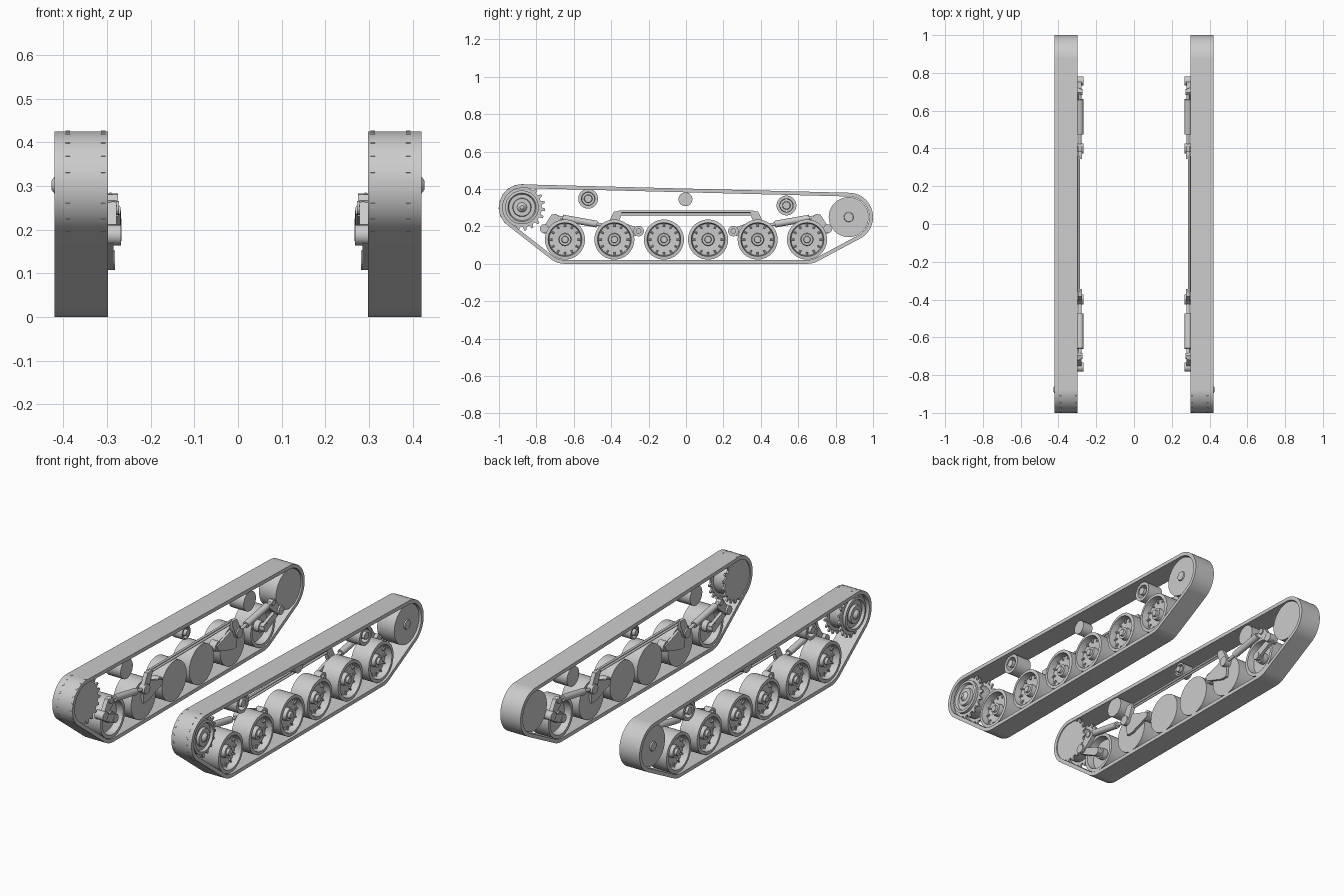
import bpy, bmesh
from math import sin, cos, pi
from mathutils import Vector, Matrix

cube = bpy.data.objects.get("Cube")
if cube:
    bpy.data.objects.remove(cube, do_unlink=True)

steel = bpy.data.materials.new("grey_steel")
steel.use_nodes = True
grey = (0.6, 0.6, 0.6, 1)
steel.diffuse_color = grey
steel.node_tree.nodes["Principled BSDF"].inputs["Base Color"].default_value = grey


def finish(bm, name, both_ends=False):
    """Turn the bmesh into an object mirrored to the other track."""
    bmesh.ops.remove_doubles(bm, verts=bm.verts, dist=0.00005)
    bmesh.ops.recalc_face_normals(bm, faces=bm.faces)
    mesh = bpy.data.meshes.new(name)
    bm.to_mesh(mesh)
    bm.free()
    mesh.materials.append(steel)
    ob = bpy.data.objects.new(name, mesh)
    bpy.context.collection.objects.link(ob)
    bpy.ops.object.select_all(action='DESELECT')
    ob.select_set(True)
    bpy.context.view_layer.objects.active = ob
    bpy.ops.object.shade_smooth_by_angle(angle=0.6)
    mirror = ob.modifiers.new("Mirror", 'MIRROR')
    mirror.use_axis = (True, both_ends, False)
    mirror.use_mirror_merge = False
    return ob


def add_lathe(bm, profile, y, z, steps=40):
    """Spin (x, radius) points about an axle along x."""
    verts = [bm.verts.new((x, y, z + r)) for x, r in profile]
    edges = [bm.edges.new(pair) for pair in zip(verts, verts[1:])]
    bmesh.ops.spin(bm, geom=verts + edges, cent=(0, y, z), axis=(1, 0, 0),
                   angle=2 * pi, steps=steps)


def add_prism(bm, points, x0, x1):
    """Extrude a (y, z) outline from x0 to x1."""
    face = bm.faces.new([bm.verts.new((x0, y, z)) for y, z in points])
    new = bmesh.ops.extrude_face_region(bm, geom=[face])["geom"]
    verts = [v for v in new if isinstance(v, bmesh.types.BMVert)]
    bmesh.ops.translate(bm, verts=verts, vec=(x1 - x0, 0, 0))
    # keep the start cap so the solid is closed
    if not face.is_valid:
        start = [v for v in bm.verts if abs(v.co.x - x0) < 1e-6]
        bmesh.ops.contextual_create(bm, geom=start)


def add_rod(bm, a, b, r0, r1=None, sides=16):
    a, b = Vector(a), Vector(b)
    turn = (b - a).to_track_quat('Z', 'Y').to_matrix().to_4x4()
    bmesh.ops.create_cone(bm, cap_ends=True, segments=sides, radius1=r0,
                          radius2=r0 if r1 is None else r1, depth=(b - a).length,
                          matrix=Matrix.Translation((a + b) / 2) @ turn)


def lathe(name, profile, y, z, both_ends=False):
    bm = bmesh.new()
    add_lathe(bm, profile, y, z)
    return finish(bm, name, both_ends)


def prism(name, points, x0, x1, both_ends=False):
    bm = bmesh.new()
    add_prism(bm, points, x0, x1)
    return finish(bm, name, both_ends)


def rod(name, a, b, r0, r1=None, both_ends=True):
    bm = bmesh.new()
    add_rod(bm, a, b, r0, r1)
    return finish(bm, name, both_ends)


# Track belt: wrapped around the sprocket, idler and end wheels
SPROCKET, IDLER = (-0.877, 0.302), (0.87, 0.25)
guides = [(SPROCKET, 0.123), (IDLER, 0.13), ((-0.645, 0.13), 0.13), ((0.645, 0.13), 0.13)]
bm = bmesh.new()
rings = []
for i in range(180):
    ny, nz = cos(2 * pi * i / 180), sin(2 * pi * i / 180)
    (cy, cz), r = max(guides, key=lambda g: g[0][0] * ny + g[0][1] * nz + g[1])
    rings.append([bm.verts.new((x, cy + ny * q, cz + nz * q))
                  for x, q in ((0.298, r), (0.42, r), (0.42, r - 0.02), (0.298, r - 0.02))])
for i, ring in enumerate(rings):
    nxt = rings[(i + 1) % len(rings)]
    for k in range(4):
        bm.faces.new((ring[k], ring[(k + 1) % 4], nxt[(k + 1) % 4], nxt[k]))
finish(bm, "track_belt")

# Road wheels: dished outside, the end pair dished inside too
outer_dish = [(0.41, 0.107), (0.412, 0.09), (0.375, 0.085), (0.372, 0.034),
              (0.395, 0.031), (0.395, 0.019), (0.408, 0.017), (0.408, 0)]
flat_back = [(0.302, 0), (0.302, 0.107)]
dished_back = [(0.31, 0), (0.31, 0.03), (0.34, 0.03), (0.34, 0.085), (0.302, 0.09), (0.302, 0.107)]
for y, back in ((-0.647, dished_back), (-0.383, flat_back), (-0.118, flat_back)):
    bm = bmesh.new()
    add_lathe(bm, back + outer_dish, y, 0.13)
    for i in range(12):
        a = 2 * pi * i / 12
        n = Vector((0, cos(a), sin(a)))
        c = Vector((0.38, y, 0.13))
        add_rod(bm, c + n * 0.066, c + n * 0.088, 0.005, sides=6)
    finish(bm, "road_wheel", True)

# Drive sprocket: two toothed plates on a drum with a pointed hub
teeth = []
for i in range(19):
    for step, r in ((0, 0.106), (0.4, 0.106), (0.55, 0.1245), (0.8, 0.1245)):
        a = 2 * pi * (i + step) / 19
        teeth.append((SPROCKET[0] + r * cos(a), SPROCKET[1] + r * sin(a)))
prism("sprocket_inner_teeth", teeth, 0.303, 0.313)
prism("sprocket_outer_teeth", teeth, 0.385, 0.395)
lathe("sprocket_drum", [(0.305, 0), (0.305, 0.09), (0.41, 0.09), (0.412, 0.076), (0.398, 0.07),
                        (0.398, 0.05), (0.412, 0.047), (0.412, 0.026), (0.418, 0.022),
                        (0.427, 0.01), (0.427, 0)], *SPROCKET)

# Rear idler
lathe("idler_wheel", [(0.305, 0), (0.305, 0.107), (0.408, 0.107), (0.408, 0.026),
                      (0.415, 0.024), (0.415, 0)], *IDLER)

# Return rollers
for y, z in ((-0.523, 0.348), (0.537, 0.312)):
    lathe("return_roller", [(0.305, 0), (0.305, 0.053), (0.395, 0.053), (0.395, 0.036),
                            (0.36, 0.034), (0.36, 0.022), (0.4, 0.02), (0.4, 0)], y, z)
lathe("middle_roller", [(0.3, 0), (0.3, 0.016), (0.325, 0.018), (0.325, 0.026), (0.31, 0.028),
                        (0.31, 0.037), (0.37, 0.037), (0.37, 0)], -0.003, 0.345)

# Suspension, mirrored to both ends
lathe("pivot_roller", [(0.295, 0), (0.295, 0.028), (0.335, 0.028), (0.335, 0.014),
                       (0.345, 0.014), (0.345, 0)], -0.253, 0.175, True)
rod("damper_body", (0.286, -0.66, 0.245), (0.286, -0.475, 0.212), 0.018)
rod("damper_piston", (0.286, -0.72, 0.256), (0.286, -0.39, 0.197), 0.009)
prism("front_crank", [(-0.775, 0.175), (-0.745, 0.165), (-0.665, 0.235), (-0.695, 0.268),
                      (-0.72, 0.262)], 0.278, 0.3, True)
rod("front_crank_pin", (0.268, -0.758, 0.188), (0.32, -0.758, 0.188), 0.024)
rod("damper_pin", (0.272, -0.698, 0.25), (0.3, -0.698, 0.25), 0.016)
prism("swing_arm", [(-0.765, 0.2), (-0.775, 0.17), (-0.655, 0.108), (-0.63, 0.115),
                    (-0.625, 0.145), (-0.645, 0.155)], 0.285, 0.302, True)
rod("swing_arm_axle", (0.282, -0.647, 0.13), (0.345, -0.647, 0.13), 0.022)
prism("rocker_arm", [(-0.425, 0.2), (-0.385, 0.28), (-0.345, 0.283), (-0.345, 0.262),
                     (-0.375, 0.19)], 0.275, 0.297, True)
rod("rocker_pin", (0.267, -0.4, 0.2), (0.31, -0.4, 0.2), 0.026)
prism("bogie_plate", [(-0.41, 0.215), (-0.35, 0.225), (-0.235, 0.185), (-0.24, 0.16),
                      (-0.36, 0.118), (-0.4, 0.118)], 0.288, 0.303, True)

# Long tie rods between the rockers
for z in (0.264, 0.279):
    rod("tie_rod", (0.292, -0.36, z), (0.292, 0.36, z), 0.006, both_ends=False)
